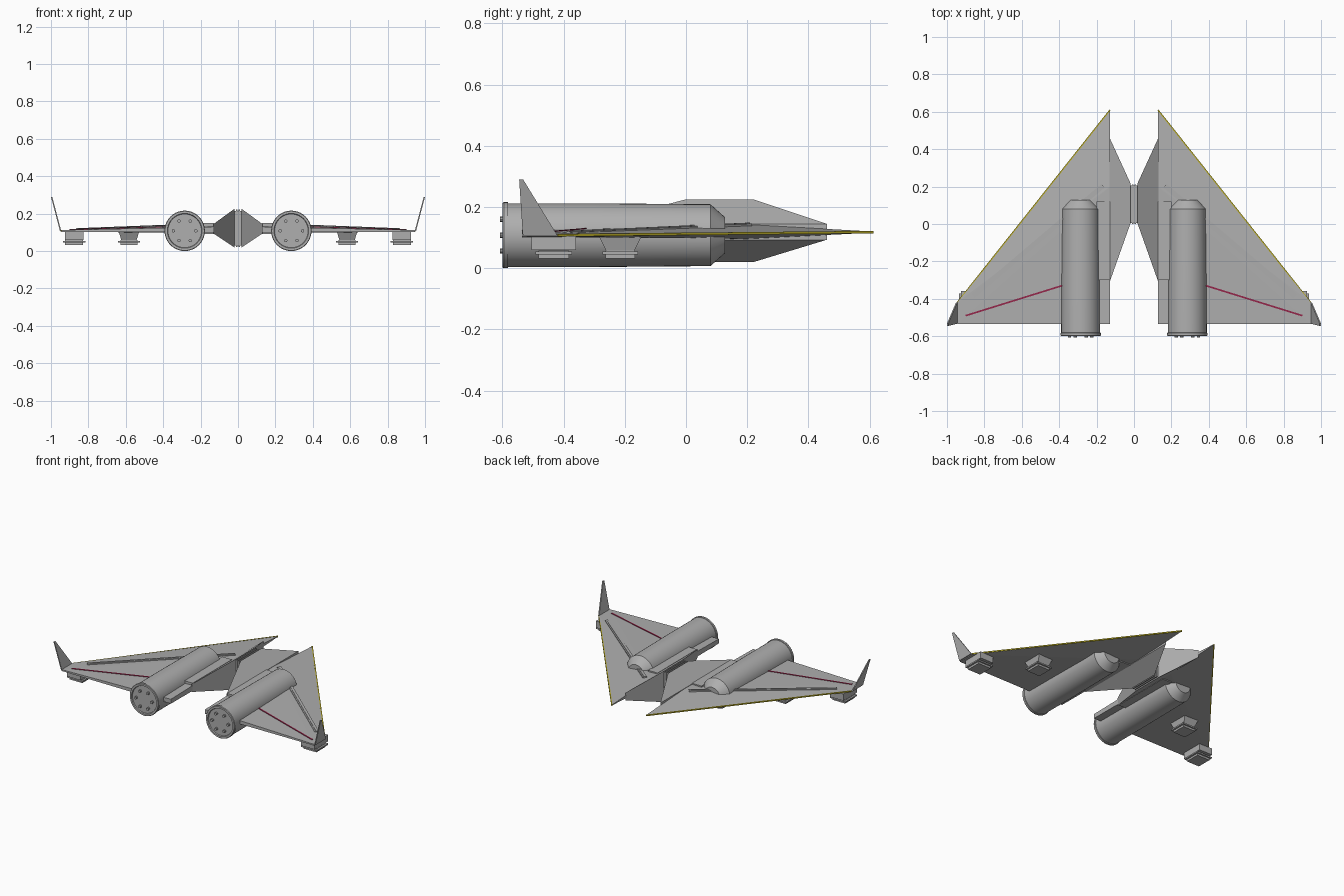
import bpy, bmesh, math
from mathutils import Vector

cube = bpy.data.objects.get("Cube")
if cube:
    bpy.data.objects.remove(cube, do_unlink=True)


def make_material(name, rgb):
    m = bpy.data.materials.new(name)
    m.use_nodes = True
    m.diffuse_color = (*rgb, 1)
    m.node_tree.nodes["Principled BSDF"].inputs["Base Color"].default_value = (*rgb, 1)
    return m


GREY = make_material("hull grey", (0.43, 0.43, 0.43))
YELLOW = make_material("edge yellow", (0.5, 0.42, 0.02))
RED = make_material("stripe crimson", (0.3, 0.02, 0.07))


def finish(name, bm, mat=GREY, mirror=True):
    bmesh.ops.recalc_face_normals(bm, faces=bm.faces[:])
    me = bpy.data.meshes.new(name)
    bm.to_mesh(me)
    bm.free()
    me.materials.append(mat)
    ob = bpy.data.objects.new(name, me)
    bpy.context.collection.objects.link(ob)
    if mirror:
        ob.modifiers.new("Mirror", 'MIRROR').use_mirror_merge = False
    return ob


def hull(name, points, mat=GREY, mirror=True):
    """Convex solid around a few corner points."""
    bm = bmesh.new()
    for p in points:
        bm.verts.new(p)
    bmesh.ops.convex_hull(bm, input=bm.verts[:])
    bmesh.ops.dissolve_limit(bm, angle_limit=0.001, verts=bm.verts[:], edges=bm.edges[:])
    return finish(name, bm, mat, mirror)


def box(name, xs, ys, zs, mirror=True):
    return hull(name, [(x, y, z) for x in xs for y in ys for z in zs], mirror=mirror)


def beam(name, a, b, width, height, mat=GREY):
    """Flat bar laid from a to b; the points give its top centre line."""
    a, b = Vector(a), Vector(b)
    d = b - a
    side = Vector((-d.y, d.x, 0)).normalized() * width / 2
    drop = Vector((0, 0, -height))
    return hull(name, [p + s * side + k * drop for p in (a, b) for s in (-1, 1) for k in (0, 1)], mat)


def lathe(name, profile, centre, steps=40):
    """Spin (radius, y) points around an axis parallel to y."""
    bm = bmesh.new()
    rings = []
    for r, y in profile:
        rings.append([bm.verts.new((centre[0] + r * math.cos(t), y, centre[1] + r * math.sin(t)))
                      for t in (math.tau * i / steps for i in range(steps))])
    for p, q in zip(rings, rings[1:]):
        for i in range(steps):
            j = (i + 1) % steps
            bm.faces.new((p[i], p[j], q[j], q[i]))
    bm.faces.new(rings[0])
    bm.faces.new(rings[-1])
    ob = finish(name, bm)
    bpy.ops.object.select_all(action='DESELECT')
    ob.select_set(True)
    bpy.context.view_layer.objects.active = ob
    bpy.ops.object.shade_smooth_by_angle(angle=math.radians(25))
    return ob


# Swept wings, thickest along a ridge from root to tip
ROOT, TIP = 0.128, 0.945
hull("wing", [(ROOT, 0.61, 0.12), (ROOT, 0.61, 0.116),
              (ROOT, 0.2, 0.143), (ROOT, 0.2, 0.096),
              (ROOT, -0.535, 0.13), (ROOT, -0.535, 0.1),
              (TIP, -0.42, 0.112), (TIP, -0.42, 0.103),
              (TIP, -0.535, 0.112), (TIP, -0.535, 0.103)])
box("root_rib", (ROOT + 0.001, 0.2), (-0.3, 0.12), (0.09, 0.149))

# Painted leading edge, stripe and raised conduit on each wing
beam("leading_edge", (ROOT, 0.61, 0.122), (TIP, -0.42, 0.112), 0.007, 0.008, YELLOW)
beam("wing_stripe", (0.36, -0.322, 0.132), (0.9, -0.49, 0.117), 0.009, 0.008, RED)
beam("conduit", (0.165, 0.205, 0.146), (0.86, -0.385, 0.119), 0.026, 0.01)
beam("conduit_ridge", (0.165, 0.205, 0.149), (0.86, -0.385, 0.122), 0.01, 0.008)

# Canted tip fins
hull("tip_fin", [(x + dx, y, z) for dx in (0, 0.007) for x, y, z in
                 ((0.945, -0.42, 0.107), (0.945, -0.533, 0.107),
                  (0.993, -0.545, 0.29), (0.993, -0.532, 0.29))])

# Central tapered fairings and the spine between them
hull("centre_fairing", [(x, y, z) for x, ys, zs in
                        ((0.02, (0.0, 0.22), (0.02, 0.225)),
                         (0.13, (-0.31, 0.46), (0.093, 0.145)))
                        for y in ys for z in zs])
box("centre_spine", (-0.022, 0.022), (0.005, 0.205), (0.03, 0.215), mirror=False)
box("spine_rail", (0.004, 0.012), (0.0, 0.21), (0.022, 0.222))

# Engine pods with recessed end plates and bolts
EX, EZ = 0.285, 0.108
lathe("engine_pod", [(0.104, -0.586), (0.104, -0.3), (0.101, 0.08), (0.058, 0.128)], (EX, EZ))
lathe("engine_rim", [(0.09, -0.592), (0.093, -0.599), (0.105, -0.599), (0.108, -0.595),
                     (0.108, -0.582), (0.1, -0.58)], (EX, EZ))
for i in range(6):
    t = math.tau * i / 6
    lathe("engine_bolt", [(0.009, -0.607), (0.009, -0.59)],
          (EX + 0.06 * math.cos(t), EZ + 0.06 * math.sin(t)), 10)


# Under-wing mounts: pylon, wide flange and bottom plate
def mount(name, x, y, top, base, flange):
    hull(name + "_pylon", [(x + sx * w, y + sy * d, z)
                           for (w, d, z) in (top, base) for sx in (-1, 1) for sy in (-1, 1)])
    w, d = flange
    box(name + "_flange", (x - w, x + w), (y - d, y + d), (0.045, 0.054))
    box(name + "_plate", (x - w + 0.012, x + w - 0.012), (y - d + 0.01, y + d - 0.01), (0.032, 0.058))


mount("outer_mount", 0.876, -0.432, (0.05, 0.073, 0.105), (0.05, 0.073, 0.06), (0.06, 0.06))
mount("inner_mount", 0.583, -0.215, (0.055, 0.07, 0.105), (0.04, 0.045, 0.055), (0.058, 0.058))
